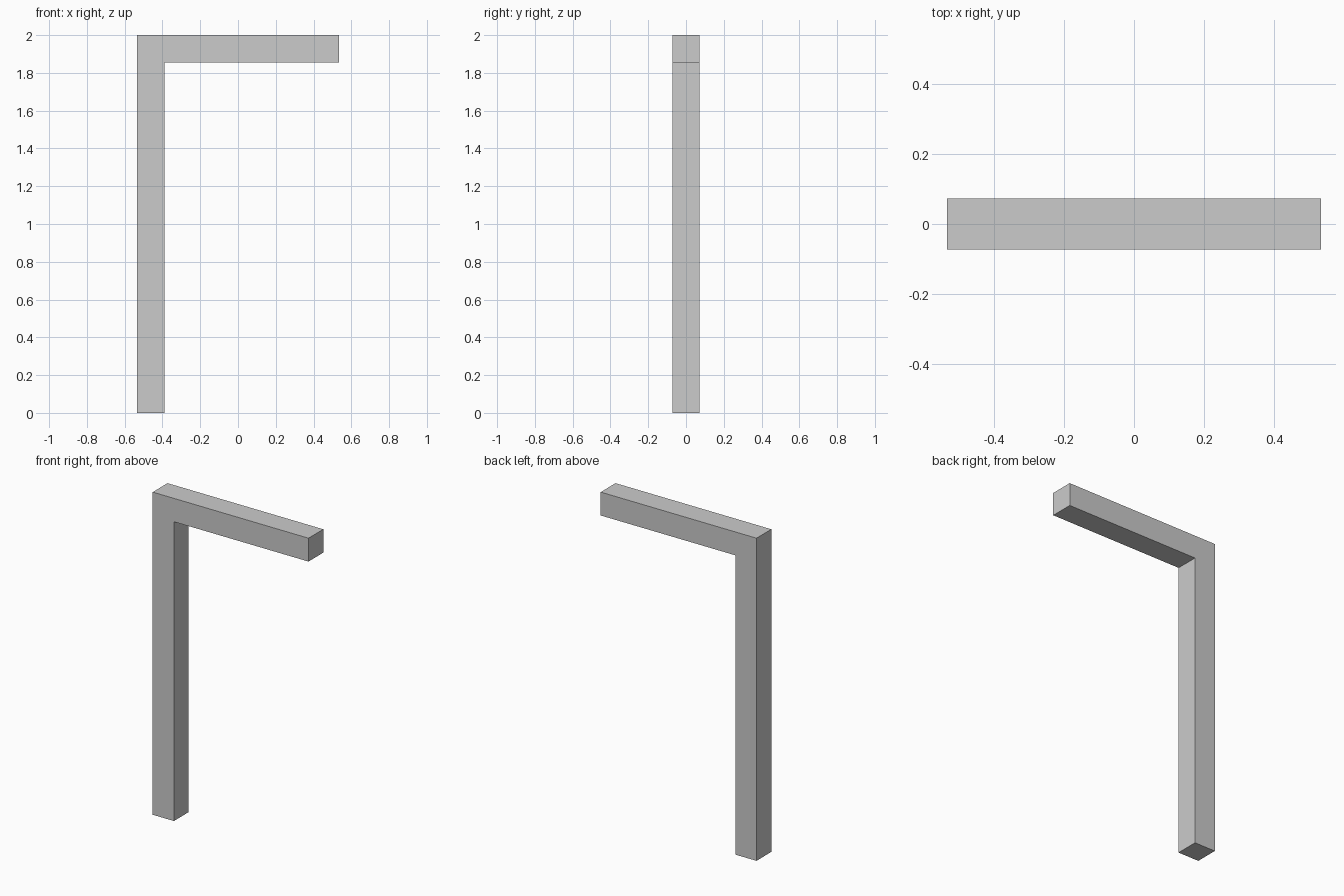
import bpy
import bmesh
from mathutils import Vector

if "Cube" in bpy.data.objects:
    bpy.data.objects.remove(bpy.data.objects["Cube"])

HALF_LENGTH = 0.534   # half the arm length along x
HEIGHT = 2.0
BEAM = 0.145          # square beam thickness


def extrude_profile(name, profile, depth):
    """Extrude an x/z outline along y, centred on y = 0."""
    bm = bmesh.new()
    face = bm.faces.new([bm.verts.new((x, -depth / 2, z)) for x, z in profile])
    result = bmesh.ops.extrude_face_region(bm, geom=[face], use_keep_orig=True)
    moved = [v for v in result["geom"] if isinstance(v, bmesh.types.BMVert)]
    bmesh.ops.translate(bm, verts=moved, vec=Vector((0, depth, 0)))
    bmesh.ops.recalc_face_normals(bm, faces=bm.faces)
    mesh = bpy.data.meshes.new(name)
    bm.to_mesh(mesh)
    bm.free()
    obj = bpy.data.objects.new(name, mesh)
    bpy.context.collection.objects.link(obj)
    return obj


# Upright post and horizontal arm as one continuous L-shaped beam
left, right = -HALF_LENGTH, HALF_LENGTH
inner_x, inner_z = left + BEAM, HEIGHT - BEAM
extrude_profile("post_and_arm", [
    (left, 0), (inner_x, 0), (inner_x, inner_z),
    (right, inner_z), (right, HEIGHT), (left, HEIGHT),
], BEAM)
